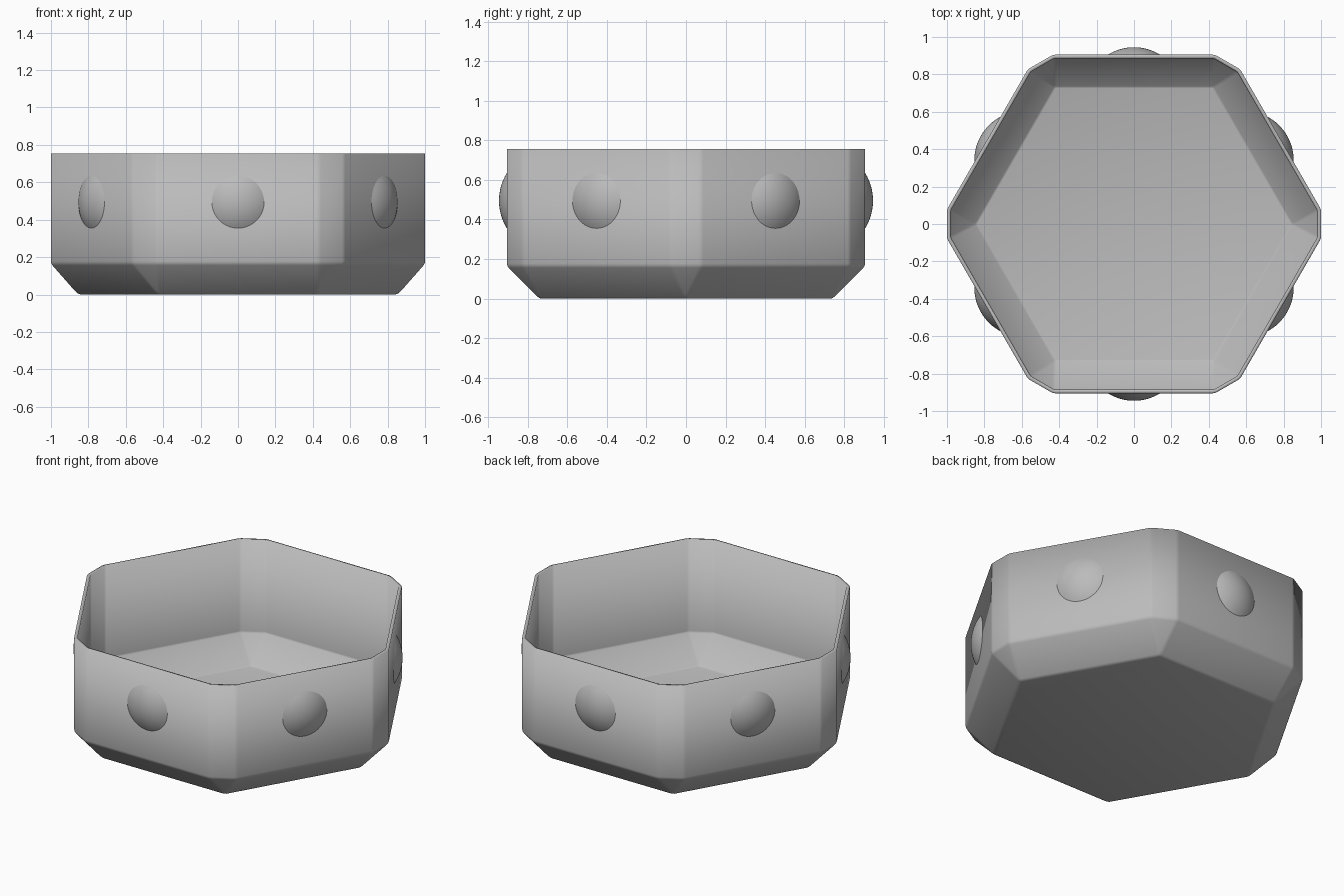
import bpy, bmesh
from math import pi, sin, cos, sqrt, asin, radians
from mathutils import Matrix, Vector

cube = bpy.data.objects.get("Cube")
if cube:
    bpy.data.objects.remove(cube)

grey = bpy.data.materials.new("plain grey")
grey.use_nodes = True
grey.diffuse_color = (0.5, 0.5, 0.5, 1)
grey.node_tree.nodes["Principled BSDF"].inputs["Base Color"].default_value = (0.5, 0.5, 0.5, 1)

APOTHEM, HALF_FACE = 0.905, 0.433
FOOT_RADIUS, SLOPE_TOP, HEIGHT = 0.855, 0.165, 0.755


def finish(name, bm, angle):
    bmesh.ops.recalc_face_normals(bm, faces=bm.faces)
    mesh = bpy.data.meshes.new(name)
    bm.to_mesh(mesh)
    bm.free()
    mesh.materials.append(grey)
    obj = bpy.data.objects.new(name, mesh)
    bpy.context.collection.objects.link(obj)
    bpy.ops.object.select_all(action='DESELECT')
    bpy.context.view_layer.objects.active = obj
    obj.select_set(True)
    bpy.ops.object.shade_smooth_by_angle(angle=radians(angle))
    return obj


# Tray wall: hexagon with cut corners, tapering to a plain hexagonal floor
bm = bmesh.new()
foot, low, top = [], [], []
for i in range(6):
    a = i * pi / 3
    foot.append(bm.verts.new((FOOT_RADIUS * cos(a), FOOT_RADIUS * sin(a), 0)))
    spin = Matrix.Rotation(a + pi / 6, 3, 'Z')
    for side in (-HALF_FACE, HALF_FACE):
        p = spin @ Vector((APOTHEM, side, 0))
        low.append(bm.verts.new((p.x, p.y, SLOPE_TOP)))
        top.append(bm.verts.new((p.x, p.y, HEIGHT)))
for i in range(12):
    j = (i + 1) % 12
    bm.faces.new((low[i], low[j], top[j], top[i]))
for i in range(6):
    n = (i + 1) % 6
    bm.faces.new((foot[i], foot[n], low[2 * i + 1], low[2 * i]))
    bm.faces.new((foot[n], low[(2 * i + 2) % 12], low[2 * i + 1]))
bm.faces.new(foot)

# Slightly rounded folds
folds = [e for e in bm.edges if not e.is_boundary]
bmesh.ops.bevel(bm, geom=folds, offset=0.012, segments=2, profile=0.5, affect='EDGES')
tray = finish("tray", bm, 40)
shell = tray.modifiers.new("wall thickness", 'SOLIDIFY')
shell.thickness = 0.02
shell.offset = -1
shell.use_even_offset = True

# Shallow round studs, one centred on each wall
STUD_R, STUD_H, STUD_Z = 0.14, 0.04, 0.495
ball = (STUD_R ** 2 + STUD_H ** 2) / (2 * STUD_H)
half_angle = asin(STUD_R / ball)
RINGS, SIDES = 8, 40
for i in range(6):
    bm = bmesh.new()
    profile = []
    for k in range(RINGS + 1):
        t = half_angle * k / RINGS
        profile.append(bm.verts.new((ball * sin(t), 0, ball * cos(t) - ball + STUD_H)))
    edges = [bm.edges.new(pair) for pair in zip(profile, profile[1:])]
    bmesh.ops.spin(bm, geom=profile + edges, cent=(0, 0, 0), axis=(0, 0, 1),
                   angle=2 * pi, steps=SIDES, use_merge=True)
    bmesh.ops.remove_doubles(bm, verts=bm.verts, dist=0.0001)
    place = (Matrix.Rotation(i * pi / 3 + pi / 6, 4, 'Z')
             @ Matrix.Translation((APOTHEM, 0, STUD_Z)) @ Matrix.Rotation(pi / 2, 4, 'Y'))
    bmesh.ops.transform(bm, matrix=place, verts=bm.verts)
    finish(f"stud_{i + 1}", bm, 40)
